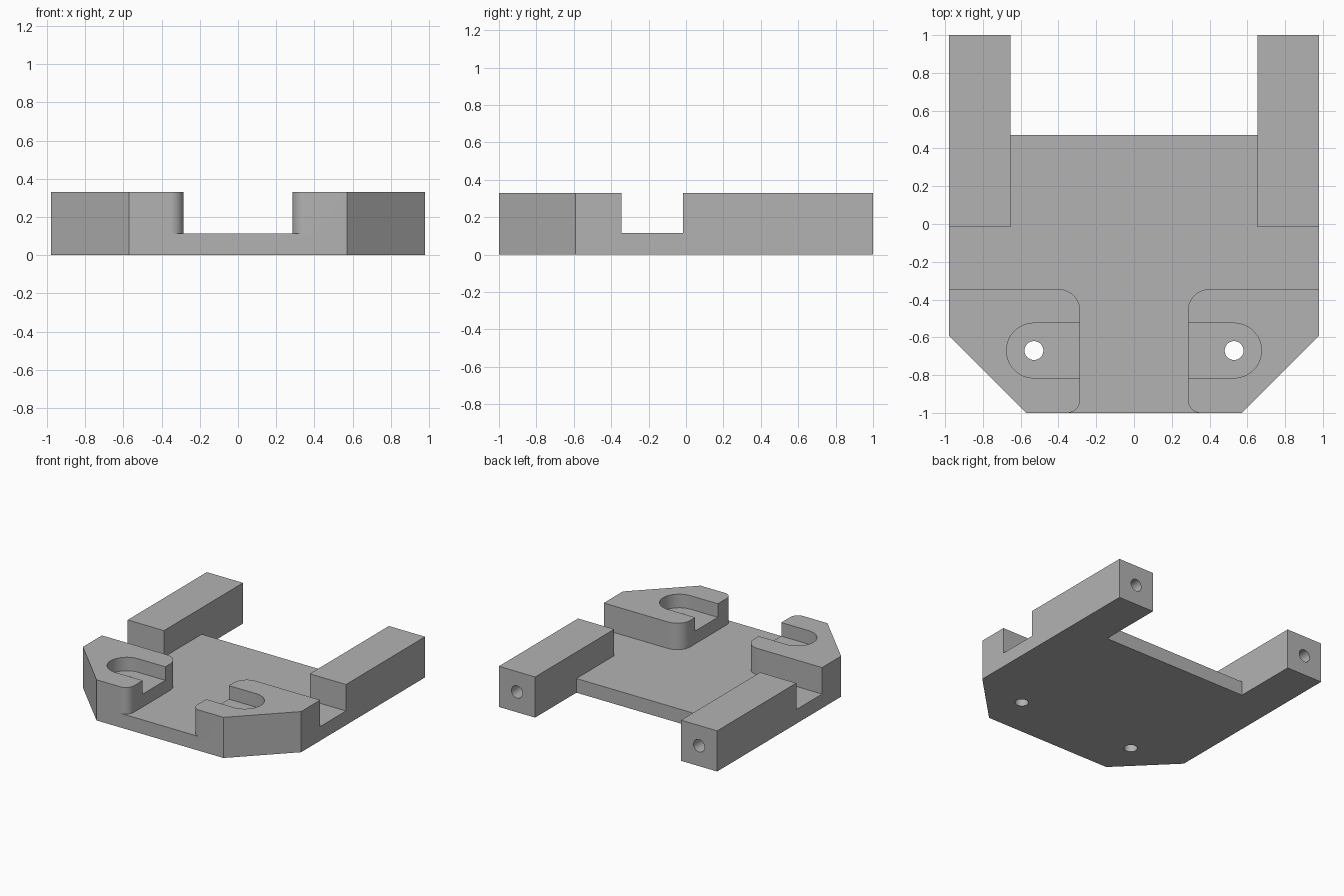
import bpy
import bmesh
from math import cos, sin, pi
from mathutils import Matrix

cube = bpy.data.objects.get("Cube")
if cube:
    bpy.data.objects.remove(cube, do_unlink=True)

HEIGHT, PLATE, POCKET = 0.33, 0.115, 0.22
HALF, FRONT, BACK = 0.98, -1.0, 1.0
HOLE_X, HOLE_Y, HOLE_R, SLOT_R = 0.53, -0.67, 0.05, 0.145

grey = bpy.data.materials.new("plain grey")
grey.use_nodes = True
colour = (0.45, 0.45, 0.45, 1)
grey.diffuse_color = colour
grey.node_tree.nodes["Principled BSDF"].inputs["Base Color"].default_value = colour


def arc(cx, cy, r, start, end, steps=12):
    angles = [start + (end - start) * i / steps for i in range(steps + 1)]
    return [(cx + r * cos(a), cy + r * sin(a)) for a in angles]


def prism(name, outline, z0, z1, side=1):
    """Extrude an outline upwards; side -1 mirrors it across x."""
    bm = bmesh.new()
    face = bm.faces.new([bm.verts.new((side * x, y, z0)) for x, y in outline])
    top = bmesh.ops.extrude_face_region(bm, geom=[face])["geom"]
    verts = [v for v in top if isinstance(v, bmesh.types.BMVert)]
    bmesh.ops.translate(bm, verts=verts, vec=(0, 0, z1 - z0))
    bmesh.ops.recalc_face_normals(bm, faces=bm.faces)
    return add_object(name, bm)


def cylinder(name, matrix, radius, depth):
    bm = bmesh.new()
    bmesh.ops.create_cone(bm, cap_ends=True, segments=32, radius1=radius,
                          radius2=radius, depth=depth, matrix=matrix)
    return add_object(name, bm)


def add_object(name, bm):
    mesh = bpy.data.meshes.new(name)
    bm.to_mesh(mesh)
    bm.free()
    mesh.materials.append(grey)
    obj = bpy.data.objects.new(name, mesh)
    bpy.context.collection.objects.link(obj)
    return obj


def combine(target, tool, operation):
    """Apply a boolean and discard the tool."""
    mod = target.modifiers.new(operation, "BOOLEAN")
    mod.operation, mod.object, mod.solver = operation, tool, "EXACT"
    bpy.context.view_layer.objects.active = target
    bpy.ops.object.modifier_apply(modifier=mod.name)
    bpy.data.objects.remove(tool, do_unlink=True)


# Base plate with chamfered front corners
right_edge = [(0.57, FRONT), (HALF, -0.59), (HALF, 0.47)]
left_edge = [(-x, y) for x, y in reversed(right_edge)]
body = prism("mounting_bracket", right_edge + left_edge, 0, PLATE)

# Raised pad with rounded inner corners, and its open-ended slot
pad = ([(0.57, FRONT), (HALF, -0.59), (HALF, -0.345)]
       + arc(0.4, -0.46, 0.115, pi / 2, pi)
       + arc(0.355, FRONT + 0.07, 0.07, pi, 1.5 * pi))
slot = ([(0.2, HOLE_Y - SLOT_R)]
        + arc(HOLE_X, HOLE_Y, SLOT_R, -pi / 2, pi / 2, 24)
        + [(0.2, HOLE_Y + SLOT_R)])
arm = [(0.655, -0.015), (HALF, -0.015), (HALF, BACK), (0.655, BACK)]

for side in (1, -1):
    combine(body, prism("arm", arm, 0, HEIGHT, side), "UNION")
    raised = prism("pad", pad, 0, HEIGHT, side)
    combine(raised, prism("slot", slot, POCKET, 0.5, side), "DIFFERENCE")
    combine(body, raised, "UNION")
    # Vertical screw hole through the pad
    place = Matrix.Translation((side * HOLE_X, HOLE_Y, 0))
    combine(body, cylinder("screw_hole", place, HOLE_R, 1), "DIFFERENCE")
    # Blind hole in the rear end of the arm
    place = Matrix.Translation((side * 0.8175, BACK, HEIGHT / 2)) @ Matrix.Rotation(pi / 2, 4, "X")
    combine(body, cylinder("end_hole", place, HOLE_R, 0.8), "DIFFERENCE")

# Smooth the round walls, keep corners sharp
bpy.ops.object.select_all(action="DESELECT")
body.select_set(True)
bpy.context.view_layer.objects.active = body
bpy.ops.object.shade_smooth_by_angle(angle=pi / 6)
